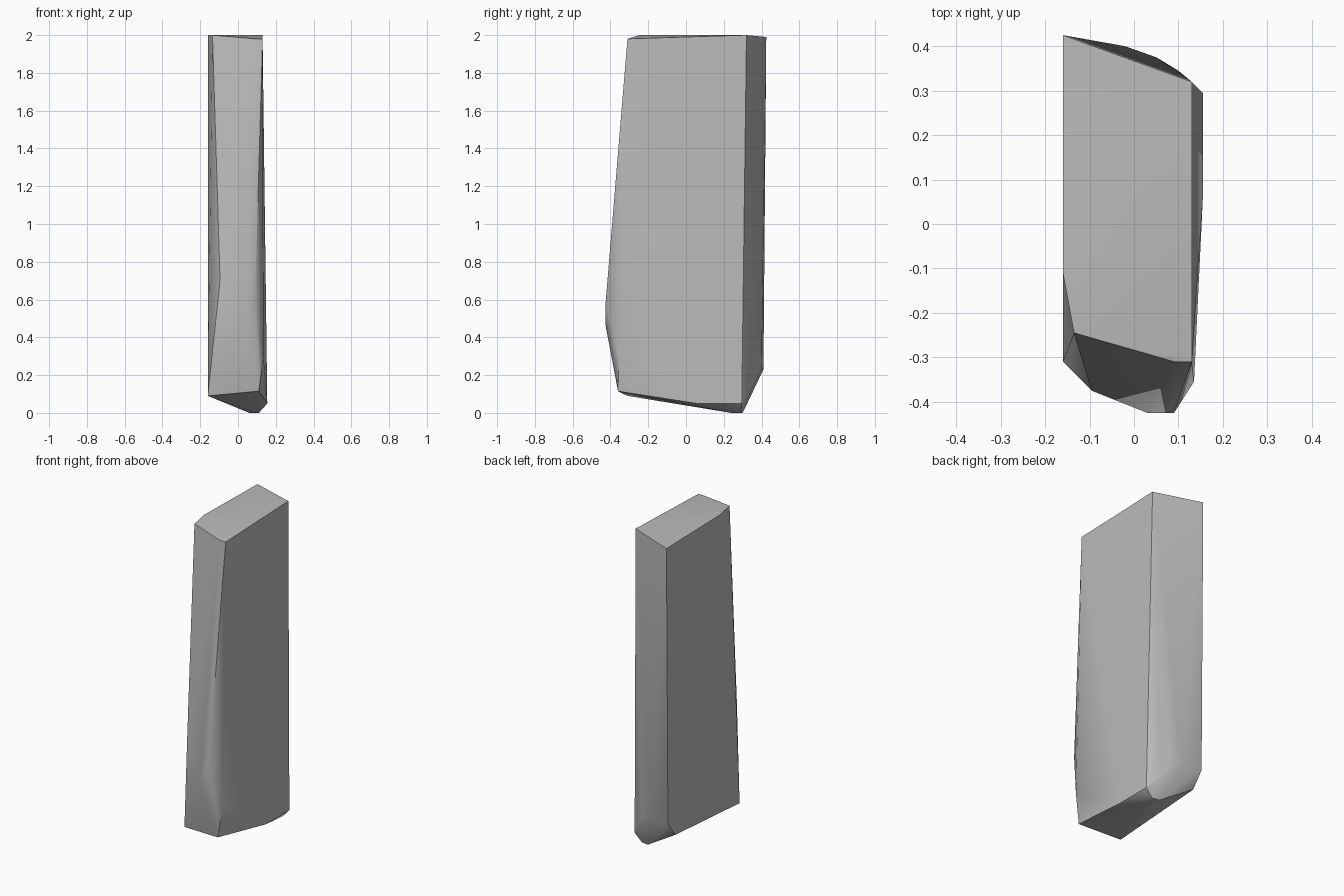
import bpy
import bmesh
from math import radians

cube = bpy.data.objects.get("Cube")
if cube:
    bpy.data.objects.remove(cube, do_unlink=True)

# Flat grey stone
stone = bpy.data.materials.new("grey stone")
stone.use_nodes = True
grey = (0.5, 0.5, 0.5, 1)
stone.diffuse_color = grey
stone.node_tree.nodes["Principled BSDF"].inputs["Base Color"].default_value = grey

# Corners of the slab, grouped by region
top = [(-.16, .425, 1.99), (.13, .32, 2), (.13, -.31, 1.98),
       (.09, -.31, 1.98), (-.135, -.245, 2), (-.16, -.11, 2)]
front = [(.09, -.425, .59), (.03, -.425, .46), (-.095, -.375, .7),
         (.135, -.355, .3), (.11, -.36, .115), (-.16, -.31, .09)]
back = [(-.16, .41, .23), (-.02, .4, .23), (.05, .375, .2),
        (.1, .345, .12), (.155, .295, .05), (-.16, .335, .135)]
foot = [(.06, .3, 0), (.11, .29, 0), (.1, .24, 0), (.155, .06, .05)]

# Wrap the corners in one chiselled skin
bm = bmesh.new()
for corner in top + front + back + foot:
    bm.verts.new(corner)
hull = bmesh.ops.convex_hull(bm, input=bm.verts)
bmesh.ops.delete(bm, geom=[v for v in bm.verts if not v.link_faces], context='VERTS')
bmesh.ops.recalc_face_normals(bm, faces=bm.faces)
mesh = bpy.data.meshes.new("stone_slab")
bm.to_mesh(mesh)
bm.free()

slab = bpy.data.objects.new("stone_slab", mesh)
mesh.materials.append(stone)
bpy.context.collection.objects.link(slab)
bpy.ops.object.select_all(action='DESELECT')
slab.select_set(True)
bpy.context.view_layer.objects.active = slab
bpy.ops.object.shade_smooth_by_angle(angle=radians(30))
